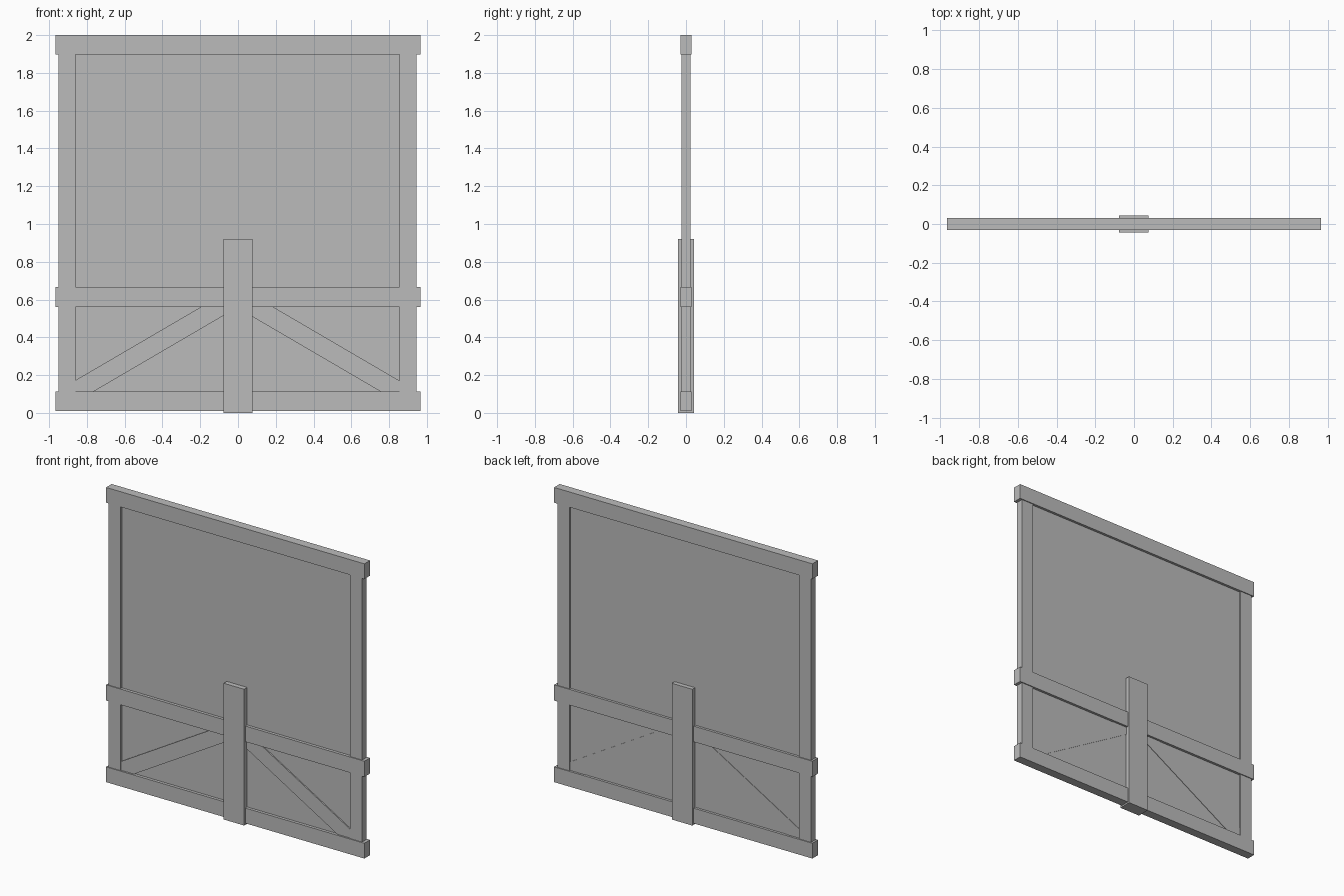
import bpy
import math

cube = bpy.data.objects.get("Cube")
if cube:
    bpy.data.objects.remove(cube, do_unlink=True)

# Single plain grey for the whole wall
grey = bpy.data.materials.new("plain_grey")
grey.use_nodes = True
colour = (0.5, 0.5, 0.5, 1)
grey.diffuse_color = colour
grey.node_tree.nodes["Principled BSDF"].inputs["Base Color"].default_value = colour


def box(name, x, y, z, tilt=0):
    """Box spanning the (low, high) ranges, tilted about the y axis."""
    spans = (x, y, z)
    bpy.ops.mesh.primitive_cube_add(size=1, location=[sum(s) / 2 for s in spans])
    ob = bpy.context.object
    ob.name = name
    ob.scale = [s[1] - s[0] for s in spans]
    ob.rotation_euler.y = tilt
    ob.data.materials.append(grey)
    return ob


# Thin infill sheet
box("wall_panel", (-0.9, 0.9), (-0.01, 0.013), (0.05, 1.95))

# Horizontal rails, the widest members
for name, low, high in (("bottom_rail", 0.01, 0.113),
                        ("middle_rail", 0.561, 0.667),
                        ("top_rail", 1.897, 2.0)):
    box(name, (-0.965, 0.965), (-0.03, 0.03), (low, high))

# Side posts, a little thinner than the rails
box("right_post", (-0.951, -0.86), (-0.024, 0.024), (0.05, 1.95))
box("left_post", (0.855, 0.944), (-0.024, 0.024), (0.05, 1.95))

# Diagonal braces rising to the middle
slope = math.radians(30.3)
length = 0.88 / math.cos(slope)
for name, side in (("right_brace", -1), ("left_brace", 1)):
    cx, cz = side * 0.46 - 0.005, 0.346
    box(name, (cx - length / 2, cx + length / 2), (-0.018, 0.016),
        (cz - 0.05, cz + 0.05), side * slope)

# Central upright plank, proud on both faces
box("centre_plank", (-0.077, 0.076), (-0.043, 0.043), (0, 0.92))
